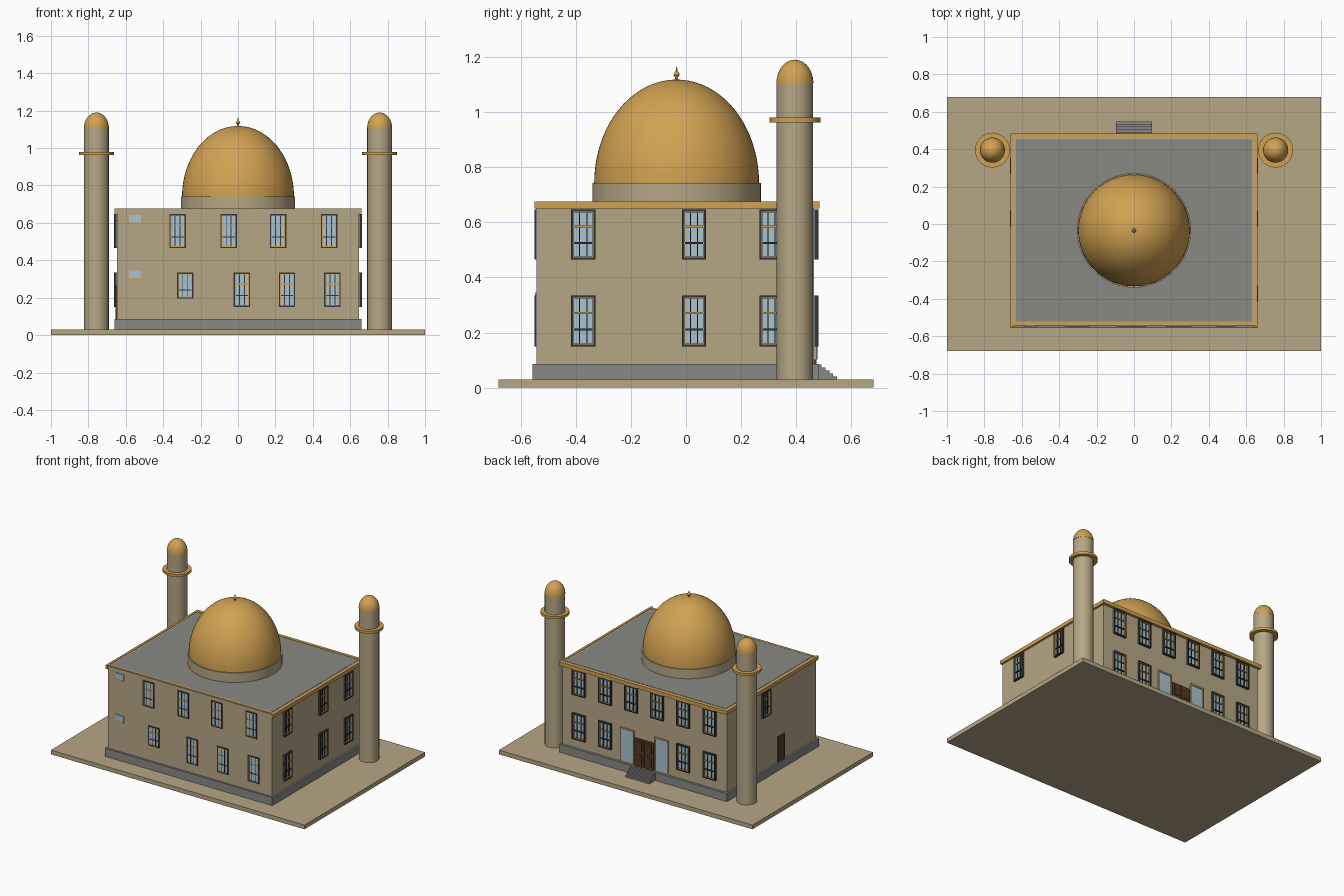
import bpy, bmesh, math
from mathutils import Matrix, Vector

if "Cube" in bpy.data.objects:
    bpy.data.objects.remove(bpy.data.objects["Cube"])


def mat(name, c):
    m = bpy.data.materials.new(name)
    m.diffuse_color = (*c, 1)
    m.use_nodes = True
    m.node_tree.nodes["Principled BSDF"].inputs["Base Color"].default_value = m.diffuse_color
    return m


STONE = mat("sand stone", (0.47, 0.385, 0.235))
GOLD = mat("gold", (0.64, 0.36, 0.085))
GREY = mat("grey stone", (0.25, 0.25, 0.235))
GLASS = mat("pale glass", (0.40, 0.55, 0.62))
DARK = mat("charcoal frame", (0.035, 0.035, 0.04))
BROWN = mat("brown door", (0.09, 0.043, 0.016))


def add_box(bm, lo, hi, mi=0):
    lo, hi = Vector(lo), Vector(hi)
    size, mid = hi - lo, (hi + lo) / 2
    r = bmesh.ops.create_cube(bm, size=1, matrix=Matrix.Translation(mid) @ Matrix.Diagonal((*size, 1)))
    for f in {f for v in r["verts"] for f in v.link_faces}:
        f.material_index = mi


def finish(name, bm, mats, matrix=None):
    me = bpy.data.meshes.new(name)
    if matrix:
        bm.transform(matrix)
    bm.to_mesh(me)
    bm.free()
    for m in mats:
        me.materials.append(m)
    ob = bpy.data.objects.new(name, me)
    bpy.context.collection.objects.link(ob)
    return ob


def boxes(name, m, items):
    bm = bmesh.new()
    for lo, hi in items:
        add_box(bm, lo, hi)
    return finish(name, bm, [m])


def lathe(name, m, profile, loc, seg=48):
    """Spin an (r, z) profile round a vertical axis."""
    bm = bmesh.new()
    vs = [bm.verts.new((r, 0, z)) for r, z in profile]
    es = [bm.edges.new(p) for p in zip(vs, vs[1:])]
    bmesh.ops.spin(bm, geom=vs + es, cent=(0, 0, 0), axis=(0, 0, 1), angle=math.tau, steps=seg)
    bmesh.ops.remove_doubles(bm, verts=bm.verts, dist=1e-5)
    bmesh.ops.recalc_face_normals(bm, faces=bm.faces)
    ob = finish(name, bm, [m], Matrix.Translation((*loc, 0)))
    bpy.context.view_layer.objects.active = ob
    ob.select_set(True)
    bpy.ops.object.shade_smooth_by_angle(angle=math.radians(35))
    ob.select_set(False)
    return ob


def dome_profile(r, z, h, n=20):
    return [(r * math.cos(i / n * math.pi / 2), z + h * math.sin(i / n * math.pi / 2)) for i in range(n + 1)]


# Wall planes: local x runs along the wall, local -y points outwards
WALLS = {"front": (0, (0, -0.543)), "right": (90, (0.647, 0)), "back": (180, (0, 0.465)), "left": (-90, (-0.647, 0))}


def place(side):
    ang, (x, y) = WALLS[side]
    return Matrix.Translation((x, y, 0)) @ Matrix.Rotation(math.radians(ang), 4, "Z")


def window(side, u, z0, z1, w=0.088):
    """Charcoal frame, gold lining, glass, mullions and a gold transom."""
    d = 0.006 if side == "front" else 0.015
    if side in ("back", "left"):
        u = -u
    bm = bmesh.new()
    a, b, t, g = u - w / 2, u + w / 2, 0.007, 0.004
    add_box(bm, (a, -0.002, z0), (b, 0.005, z1), 1)
    for inset, th, dep, mi in ((0, t, d, 0), (t, g, d * 0.8, 2)):
        l, r, lo, hi = a + inset, b - inset, z0 + inset, z1 - inset
        add_box(bm, (l, -dep, lo), (l + th, 0, hi), mi)
        add_box(bm, (r - th, -dep, lo), (r, 0, hi), mi)
        add_box(bm, (l + th, -dep, lo), (r - th, 0, lo + th), mi)
        add_box(bm, (l + th, -dep, hi - th), (r - th, 0, hi), mi)
    i = t + g
    for s in (-1, 1):
        c = u + s * w * 0.15
        add_box(bm, (c - 0.002, -d * 0.6, z0 + i), (c + 0.002, 0, z1 - i), 0)
    for f, mi in ((0.33, 0), (0.66, 2)):
        z = z0 + (z1 - z0) * f
        add_box(bm, (a + i, -d * 0.7, z - 0.003), (b - i, 0, z + 0.003), mi)
    finish(side + "_window", bm, [DARK, GLASS, GOLD], place(side))


# Ground slab, plinth, walls and roof
boxes("ground_slab", STONE, [((-1, -0.68, 0), (1, 0.68, 0.03))])
boxes("plinth", GREY, [((-0.66, -0.557, 0.03), (0.66, 0.482, 0.087))])
boxes("walls", STONE, [((-0.647, -0.543, 0.087), (0.647, 0.465, 0.673))])
boxes("roof", GREY, [((-0.632, -0.522, 0.66), (0.632, 0.453, 0.675))])

# Gold cornice on sides and back, thin line along the front edge
boxes("cornice", GOLD, [((-0.661, -0.55, 0.65), (-0.645, 0.485, 0.676)),
                        ((0.645, -0.55, 0.65), (0.661, 0.485, 0.676)),
                        ((-0.645, 0.463, 0.65), (0.645, 0.485, 0.676)),
                        ((-0.645, -0.537, 0.66), (0.645, -0.522, 0.676))])

# Central drum, dome and finial
C = (0, -0.034)
lathe("drum", STONE, [(0, 0.67), (0.306, 0.67), (0.306, 0.742), (0, 0.742)], C, 64)
lathe("dome", GOLD, dome_profile(0.299, 0.742, 0.376), C, 64)
lathe("finial", GOLD, [(0.012, 1.11), (0.005, 1.122), (0.006, 1.127), (0.011, 1.134), (0.009, 1.142),
                       (0.004, 1.147), (0.003, 1.155), (0, 1.167)], C, 16)

# Twin towers
for s in (-1, 1):
    p = (s * 0.757, 0.395)
    lathe("tower_shaft", STONE, [(0, 0.03), (0.066, 0.03), (0.066, 1.105), (0, 1.105)], p)
    lathe("tower_balcony", GOLD, [(0.06, 0.962), (0.093, 0.962), (0.093, 0.98), (0.06, 0.98)], p)
    lathe("tower_dome", GOLD, dome_profile(0.067, 1.105, 0.085, 12), p)

# Windows, two storeys
UP, LOW = (0.465, 0.647), (0.15, 0.335)
for x in (-0.323, -0.05, 0.214, 0.487):
    window("front", x, *UP)
window("front", -0.282, 0.195, 0.335)
for x in (0.021, 0.262, 0.505):
    window("front", x, *LOW)
for y in (-0.373, 0.029, 0.31):
    window("right", y, *UP)
    window("right", y, *LOW)
for s in (-1, 1):
    for x in (0.102, 0.308, 0.515):
        window("back", s * x, *UP, 0.1)
    for x in (0.308, 0.515):
        window("back", s * x, *LOW, 0.1)
for y in (0.029, 0.31):
    window("left", y, *UP)
window("left", 0.31, *LOW)

# Small front vents of plain glass with a gold sill
for z in (0.6, 0.303):
    bm = bmesh.new()
    add_box(bm, (-0.583, -0.005, z), (-0.519, 0, z + 0.043), 0)
    add_box(bm, (-0.585, -0.006, z - 0.004), (-0.517, 0, z + 0.002), 1)
    finish("small_window", bm, [GLASS, GOLD], place("front"))

# Back entrance: double door between two glass panels
bm = bmesh.new()
for s in (-1, 1):
    x0, x1 = sorted((s * 0.002, s * 0.073))
    add_box(bm, (x0, -0.008, 0.087), (x1, 0, 0.285))
    for z in (0.105, 0.2):
        add_box(bm, (x0 + 0.015, -0.012, z), (x1 - 0.015, 0, z + 0.07))
finish("double_door", bm, [BROWN], place("back"))
for s in (-1, 1):
    bm = bmesh.new()
    c = s * 0.135
    add_box(bm, (c - 0.05, -0.006, 0.1), (c + 0.05, 0, 0.325), 0)
    for e in (-1, 1):
        add_box(bm, (c + e * 0.05 - 0.004, -0.01, 0.1), (c + e * 0.05 + 0.004, 0, 0.325), 1)
    add_box(bm, (c - 0.054, -0.012, 0.32), (c + 0.054, 0, 0.332), 1)
    finish("entrance_glass", bm, [GLASS, STONE], place("back"))

# Side door on the left wall
bm = bmesh.new()
add_box(bm, (0.105, -0.008, 0.087), (0.18, 0, 0.265))
finish("side_door", bm, [BROWN], place("left"))

# Entrance steps
boxes("steps", GREY, [((-0.095, 0.47, 0.03 + i * 0.011), (0.095, 0.548 - i * 0.014, 0.041 + i * 0.011))
                      for i in range(5)])
